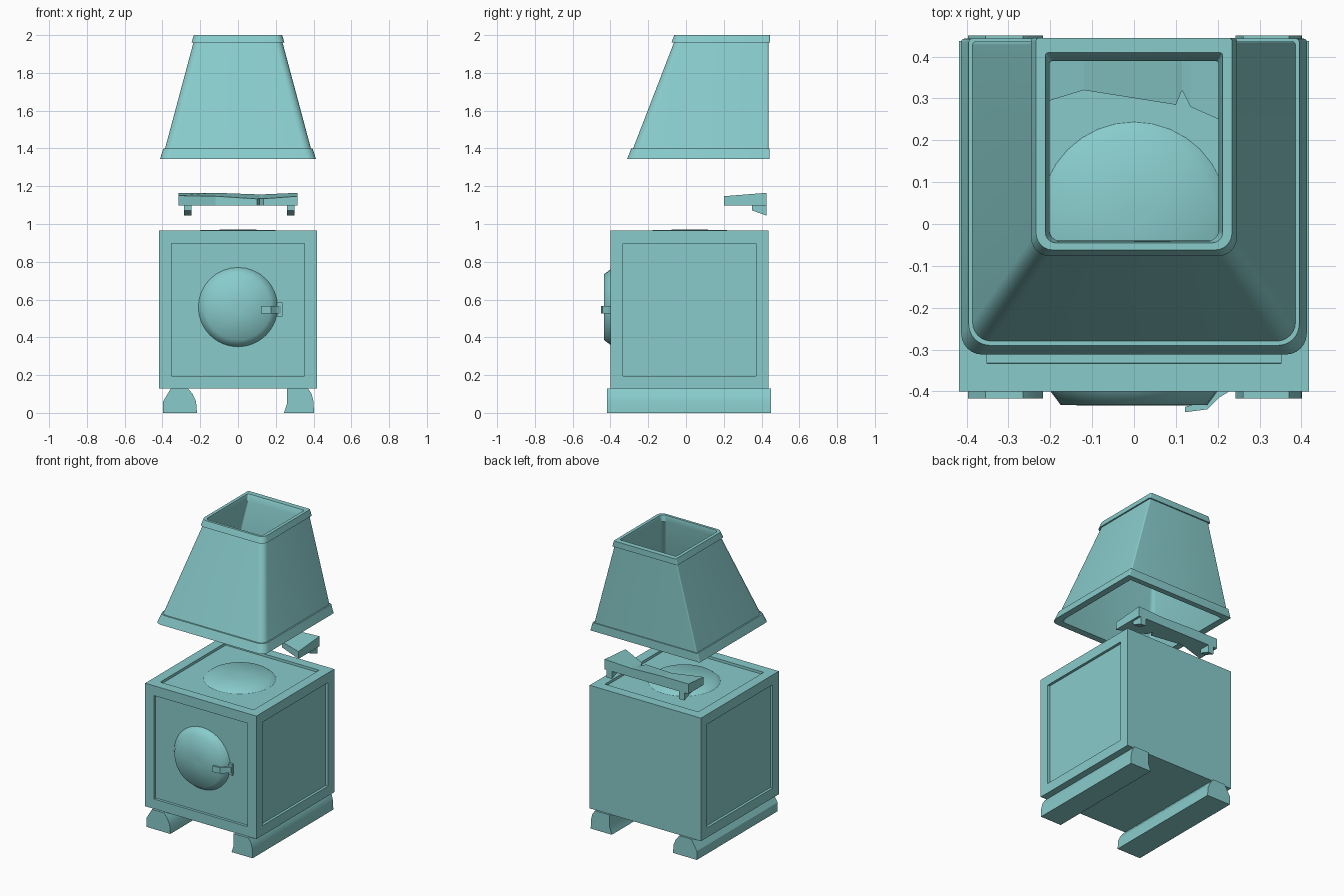
import bpy, bmesh
from math import cos, sin, pi, radians

if "Cube" in bpy.data.objects:
    bpy.data.objects.remove(bpy.data.objects["Cube"])

# one teal paint for the whole model
teal = bpy.data.materials.new("teal")
teal.diffuse_color = (0.25, 0.6, 0.6, 1)
teal.use_nodes = True
teal.node_tree.nodes["Principled BSDF"].inputs["Base Color"].default_value = teal.diffuse_color


def finish(name, bm, smooth=0):
    bmesh.ops.recalc_face_normals(bm, faces=bm.faces[:])
    me = bpy.data.meshes.new(name)
    bm.to_mesh(me)
    bm.free()
    me.materials.append(teal)
    ob = bpy.data.objects.new(name, me)
    bpy.context.collection.objects.link(ob)
    if smooth:
        bpy.ops.object.select_all(action='DESELECT')
        ob.select_set(True)
        bpy.context.view_layer.objects.active = ob
        bpy.ops.object.shade_smooth_by_angle(angle=radians(smooth))
    return ob


def loft(name, rings, wrap=False, smooth=0):
    """Skin equal-length rings; cap both ends or join last to first."""
    bm = bmesh.new()
    rows = [[bm.verts.new(p) for p in ring] for ring in rings]
    n = len(rows[0])
    pairs = list(zip(rows, rows[1:]))
    if wrap:
        pairs.append((rows[-1], rows[0]))
    else:
        bm.faces.new(rows[0])
        bm.faces.new(rows[-1])
    for a, b in pairs:
        for i in range(n):
            j = (i + 1) % n
            bm.faces.new((a[i], a[j], b[j], b[i]))
    return finish(name, bm, smooth)


def prism(name, pts, axis, lo, hi, smooth=0):
    """Extrude a 2D profile along the named axis."""
    place = {'x': lambda u, v, w: (w, u, v),
             'y': lambda u, v, w: (u, w, v),
             'z': lambda u, v, w: (u, v, w)}[axis]
    return loft(name, [[place(u, v, w) for u, v in pts] for w in (lo, hi)], smooth=smooth)


def rounded_rect(hx, y0, y1, z, r, rb=0.008, seg=6):
    """Rectangle ring with front corner radius r and back radius rb."""
    ring = []
    for sx, y, rad, start in ((-1, y0, r, pi), (1, y0, r, 1.5 * pi),
                              (1, y1, rb, 0), (-1, y1, rb, 0.5 * pi)):
        cx = sx * (hx - rad)
        cy = y0 + rad if y == y0 else y1 - rad
        for k in range(seg + 1):
            a = start + 0.5 * pi * k / seg
            ring.append((cx + rad * cos(a), cy + rad * sin(a), z))
    return ring


# stove body with recessed panels on every side but back and bottom
bm = bmesh.new()
bmesh.ops.create_cube(bm, size=0.837)
bmesh.ops.translate(bm, verts=bm.verts, vec=(0, 0.0185, 0.5465))
panels = [f for f in bm.faces if f.normal.y < 0.5 and f.normal.z > -0.5]
bmesh.ops.inset_individual(bm, faces=panels, thickness=0.067, depth=0, use_even_offset=True)
bmesh.ops.inset_individual(bm, faces=panels, thickness=0.0005, depth=-0.017, use_even_offset=True)
finish("stove_body", bm)

# round hot plate on top, and round door on the front, both softly shaded
N = 32
circle = [(cos(2 * pi * i / N), sin(2 * pi * i / N)) for i in range(N)]
loft("hot_plate", [[(r * c, 0.02 + r * s, z) for c, s in circle]
                   for r, z in ((0.225, 0.947), (0.195, 0.969), (0.02, 0.97))], smooth=80)
loft("door", [[(r * c, y, 0.56 + r * s) for c, s in circle]
              for r, y in ((0.21, -0.383), (0.207, -0.39), (0.175, -0.433), (0.02, -0.434))],
     smooth=80)

# door handle and its catch
prism("door_handle", [(0.122, -0.437), (0.122, -0.45), (0.175, -0.443), (0.205, -0.414),
                      (0.228, -0.40), (0.228, -0.379), (0.205, -0.379), (0.165, -0.425)],
      'z', 0.525, 0.565)
prism("handle_catch", [(0.207, -0.379), (0.207, -0.398), (0.235, -0.398), (0.235, -0.379)],
      'z', 0.51, 0.585)

# two rough rails under the body
rails = {
    "left_rail": [(-0.397, 0), (-0.397, 0.06), (-0.355, 0.13), (-0.265, 0.13),
                  (-0.24, 0.10), (-0.222, 0.06), (-0.217, 0)],
    "right_rail": [(0.243, 0), (0.26, 0.05), (0.26, 0.13), (0.37, 0.13),
                   (0.39, 0.10), (0.40, 0.06), (0.402, 0)],
}
for name, pts in rails.items():
    prism(name, pts, 'y', -0.417, 0.45, smooth=30)

# broken shelf: sections along x of (x, front y, front top z, back top z)
sections = [(-0.315, 0.26, 1.15, 1.165), (-0.12, 0.32, 1.147, 1.165),
            (0.10, 0.285, 1.133, 1.157), (0.115, 0.32, 1.135, 1.156),
            (0.135, 0.28, 1.134, 1.157), (0.315, 0.20, 1.147, 1.165)]
loft("broken_shelf", [[(x, yf, 1.097), (x, yf, zf), (x, 0.425, zb), (x, 0.425, 1.097)]
                      for x, yf, zf, zb in sections])

# shelf brackets
for name, x in (("left_bracket", -0.285), ("right_bracket", 0.26)):
    prism(name, [(0.35, 1.10), (0.35, 1.072), (0.425, 1.045), (0.425, 1.10)], 'x', x, x + 0.04)

# hollow tapered hood: outside going up, inside going down
hood = [(0.413, -0.312, 0.443, 1.343, 0.05), (0.395, -0.29, 0.443, 1.40, 0.05),
        (0.386, -0.28, 0.436, 1.40, 0.045), (0.236, -0.064, 0.436, 1.96, 0.04),
        (0.246, -0.077, 0.445, 1.96, 0.045), (0.234, -0.062, 0.445, 2.0, 0.04),
        (0.212, -0.045, 0.41, 2.0, 0.025), (0.202, -0.04, 0.39, 1.96, 0.025),
        (0.352, -0.25, 0.40, 1.40, 0.03), (0.368, -0.265, 0.405, 1.343, 0.03)]
loft("hood", [rounded_rect(*h) for h in hood], wrap=True, smooth=30)
